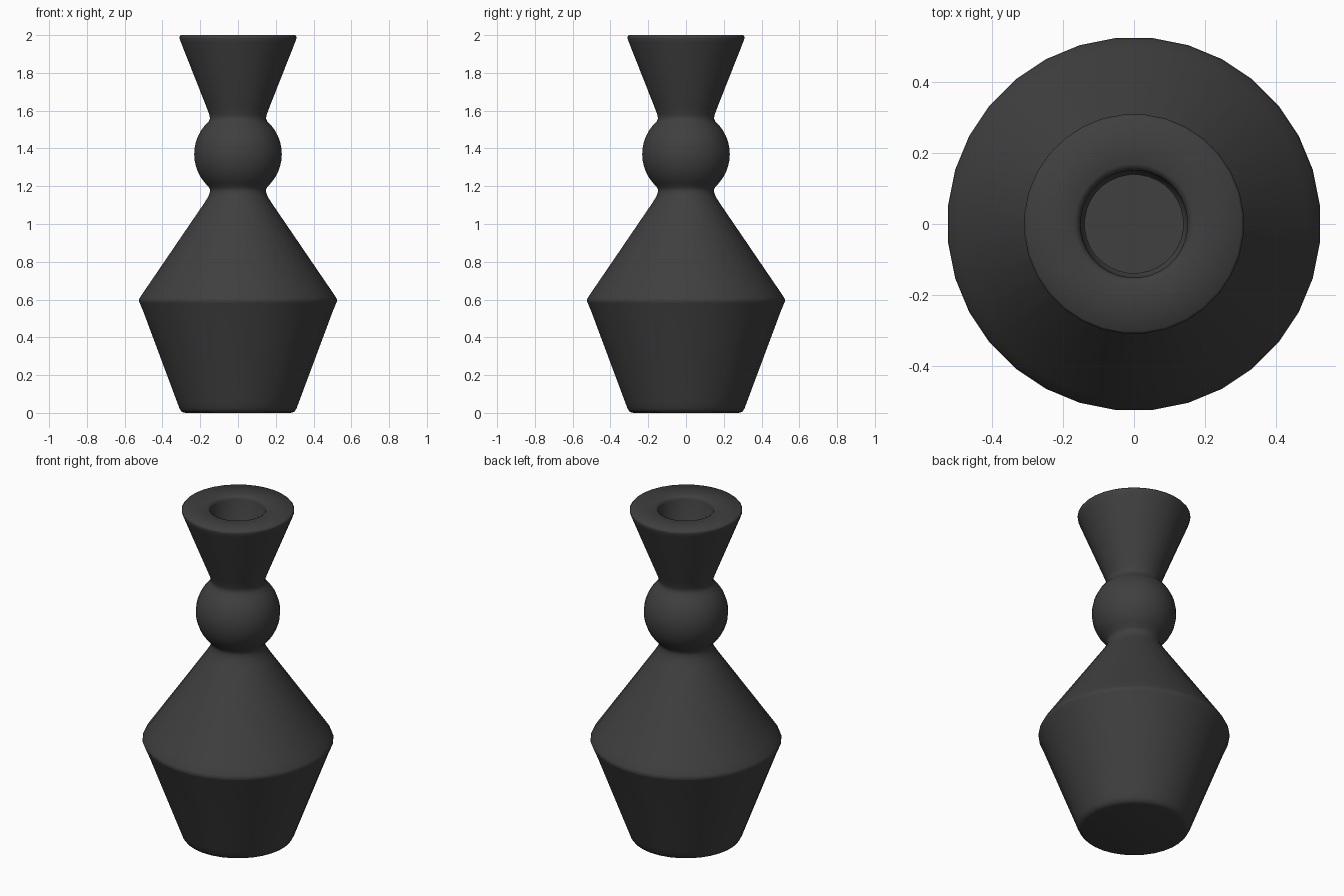
import bpy, bmesh
from math import sin, cos, pi, radians

cube = bpy.data.objects.get("Cube")
if cube:
    bpy.data.objects.remove(cube, do_unlink=True)

SIDES = 32

black = bpy.data.materials.new("matte_black")
black.use_nodes = True
colour = (0.05, 0.05, 0.05, 1)
black.diffuse_color = colour
bsdf = black.node_tree.nodes["Principled BSDF"]
bsdf.inputs["Base Color"].default_value = colour
bsdf.inputs["Roughness"].default_value = 0.6


def lathe(name, profile):
    """Spin (radius, height) points about z; radius 0 closes an end."""
    bm = bmesh.new()
    rings = []
    for r, z in profile:
        if r == 0:
            rings.append([bm.verts.new((0, 0, z))] * SIDES)
        else:
            angles = [2 * pi * (i + 0.5) / SIDES for i in range(SIDES)]
            rings.append([bm.verts.new((r * cos(a), r * sin(a), z)) for a in angles])
    for low, high in zip(rings, rings[1:]):
        for i in range(SIDES):
            j = (i + 1) % SIDES
            corners = dict.fromkeys((low[i], low[j], high[j], high[i]))
            bm.faces.new(list(corners))
    bmesh.ops.recalc_face_normals(bm, faces=bm.faces)
    mesh = bpy.data.meshes.new(name)
    bm.to_mesh(mesh)
    bm.free()
    mesh.materials.append(black)
    obj = bpy.data.objects.new(name, mesh)
    bpy.context.collection.objects.link(obj)
    bpy.ops.object.select_all(action='DESELECT')
    obj.select_set(True)
    bpy.context.view_layer.objects.active = obj
    bpy.ops.object.shade_smooth_by_angle(angle=radians(50))
    return obj


# Foot and lower body, with softened edges
base = [(0, 0), (0.28, 0), (0.30, 0.006), (0.312, 0.025), (0.325, 0.06),
        (0.505, 0.54), (0.522, 0.58), (0.528, 0.595), (0.522, 0.61), (0.495, 0.65)]
# Shoulder up to the lower neck
shoulder = [(0.18, 1.11), (0.158, 1.145), (0.149, 1.17), (0.15, 1.185)]
# Ball between the two necks
ball = [(0.233 * cos(radians(t)), 1.37 + 0.233 * sin(radians(t)))
        for t in range(-48, 49, 8)]
# Flared cup and rounded rim
cup = [(0.149, 1.56), (0.153, 1.58), (0.168, 1.62), (0.303, 1.96),
       (0.311, 1.983), (0.311, 1.992), (0.304, 2.0)]
# Candle socket
socket = [(0.17, 2.0), (0.158, 1.994), (0.152, 1.98), (0.148, 1.80), (0.14, 1.79), (0, 1.79)]

lathe("candlestick", base + shoulder + ball + cup + socket)
